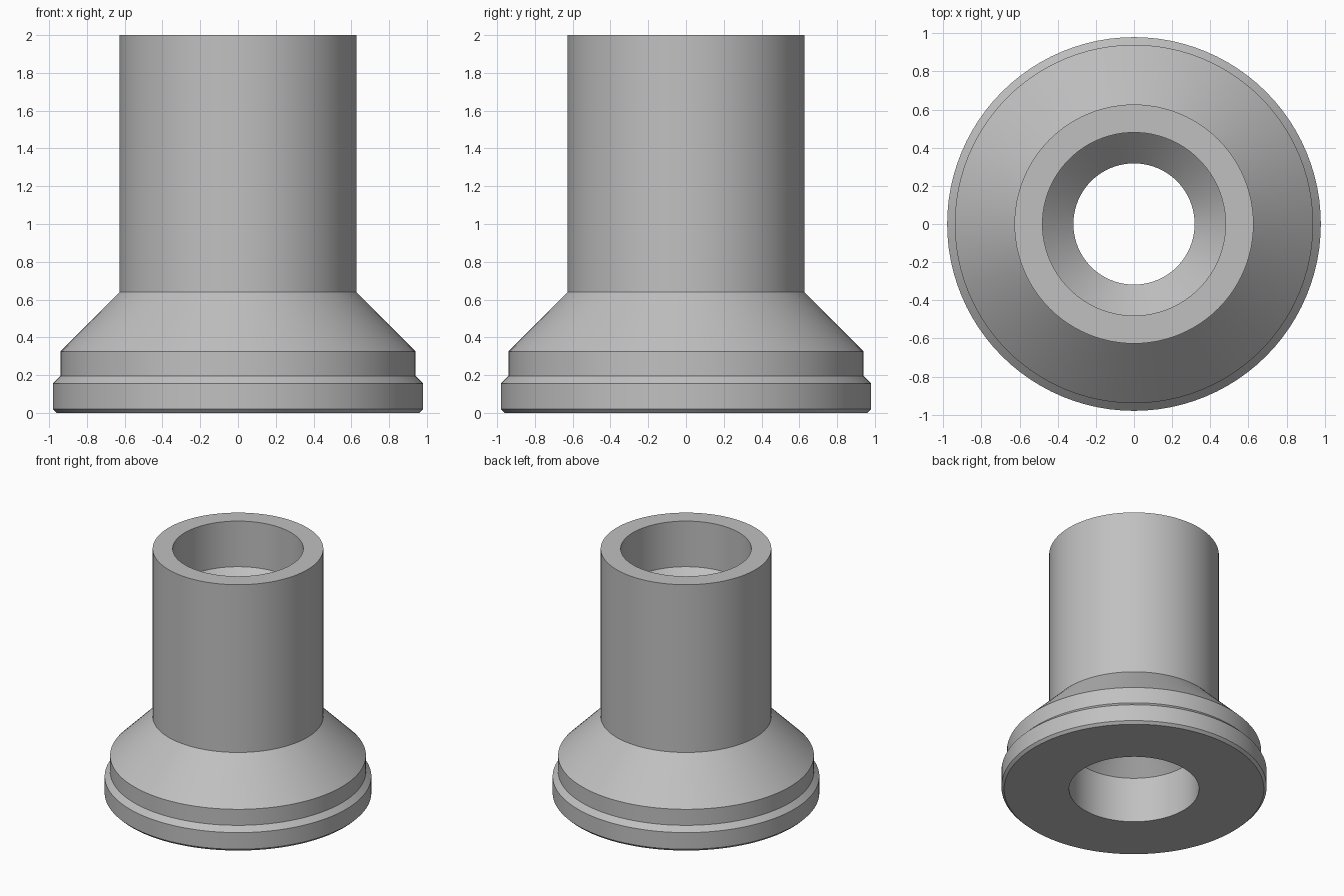
import bpy
import bmesh
import math
from mathutils import Matrix, Vector

cube = bpy.data.objects.get("Cube")
if cube:
    bpy.data.objects.remove(cube, do_unlink=True)

SEGMENTS = 96

grey = bpy.data.materials.new("plain grey")
grey.use_nodes = True
colour = (0.53, 0.53, 0.53, 1)
grey.diffuse_color = colour
grey.node_tree.nodes["Principled BSDF"].inputs["Base Color"].default_value = colour


def lathe(name, profile, material):
    """Turn a closed (radius, height) profile about the z axis."""
    bm = bmesh.new()
    verts = [bm.verts.new((r, 0, z)) for r, z in profile]
    edges = [bm.edges.new((a, b)) for a, b in zip(verts, verts[1:] + verts[:1])]
    bmesh.ops.spin(bm, geom=verts + edges, cent=(0, 0, 0), axis=(0, 0, 1),
                   angle=math.tau, steps=SEGMENTS, use_merge=True)
    bmesh.ops.remove_doubles(bm, verts=bm.verts, dist=0.0001)
    bmesh.ops.recalc_face_normals(bm, faces=bm.faces)
    mesh = bpy.data.meshes.new(name)
    bm.to_mesh(mesh)
    bm.free()
    mesh.materials.append(material)
    obj = bpy.data.objects.new(name, mesh)
    bpy.context.collection.objects.link(obj)
    bpy.ops.object.select_all(action="DESELECT")
    obj.select_set(True)
    bpy.context.view_layer.objects.active = obj
    bpy.ops.object.shade_smooth_by_angle(angle=math.radians(25))
    return obj


# Outside: chamfered foot, collar, sloped shoulder and straight tube
outside = [(0.96, 0), (0.98, 0.02), (0.98, 0.155), (0.94, 0.195),
           (0.94, 0.325), (0.627, 0.64), (0.627, 2)]

# Inside: wide counterbores at both ends, tapering to a narrow throat
bore, throat, depth = 0.48, 0.318, 0.37
taper = bore - throat
inside = [(bore, 2), (bore, 2 - depth), (throat, 2 - depth - taper),
          (throat, depth + taper), (bore, depth), (bore, 0)]

lathe("flanged_sleeve", outside + inside, grey)
